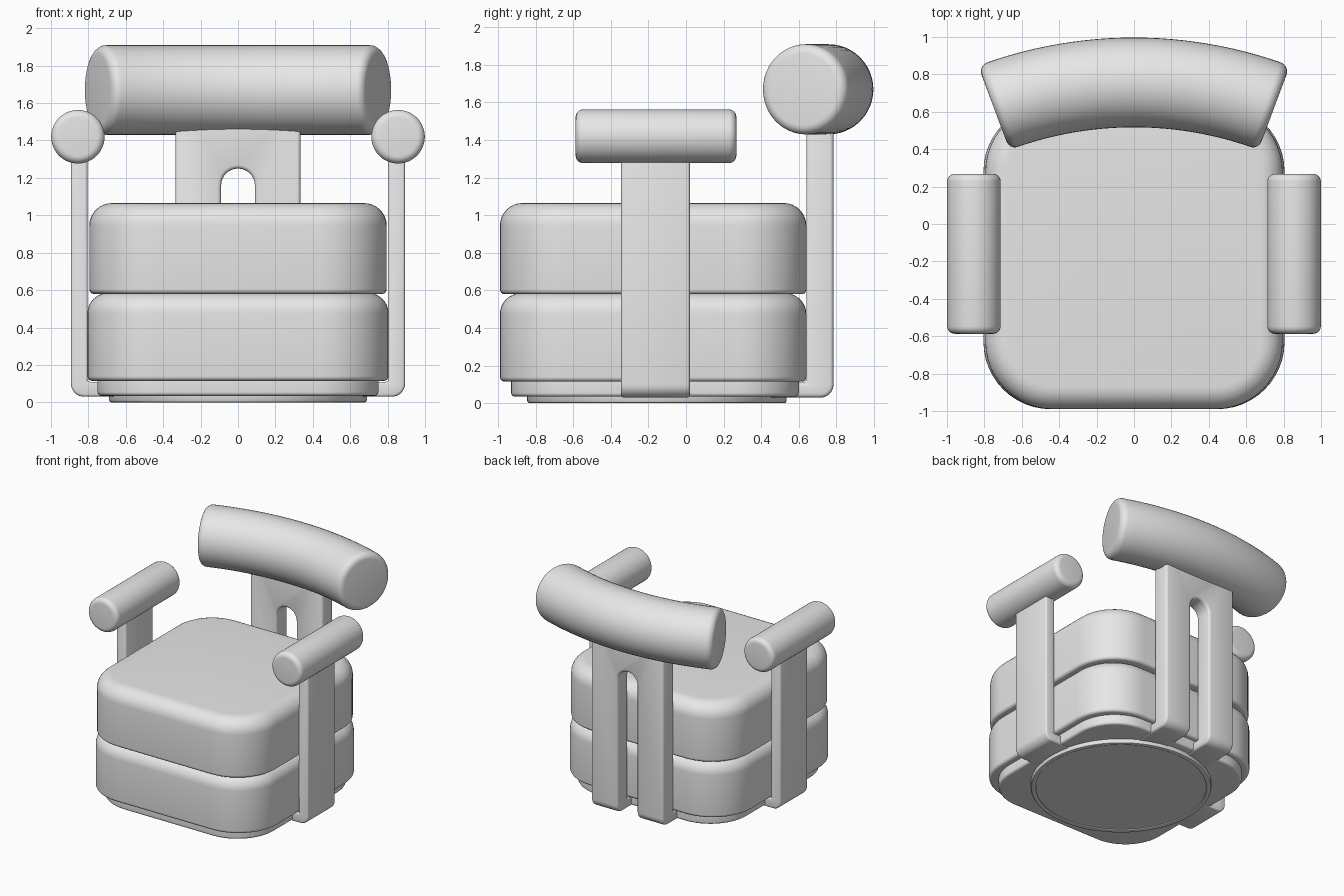
import bpy
import bmesh
from math import sin, cos, pi, radians
from mathutils import Vector

cube = bpy.data.objects.get("Cube")
if cube:
    bpy.data.objects.remove(cube, do_unlink=True)

grey = bpy.data.materials.new("light_grey")
grey.use_nodes = True
grey.diffuse_color = (0.8, 0.8, 0.8, 1)
grey.node_tree.nodes["Principled BSDF"].inputs["Base Color"].default_value = (0.8, 0.8, 0.8, 1)


def make_object(name, bm):
    bmesh.ops.recalc_face_normals(bm, faces=bm.faces)
    mesh = bpy.data.meshes.new(name)
    bm.to_mesh(mesh)
    bm.free()
    mesh.materials.append(grey)
    obj = bpy.data.objects.new(name, mesh)
    bpy.context.collection.objects.link(obj)
    return obj


def select(obj):
    bpy.ops.object.select_all(action='DESELECT')
    obj.select_set(True)
    bpy.context.view_layer.objects.active = obj


def smooth(obj):
    select(obj)
    bpy.ops.object.shade_smooth_by_angle(angle=radians(35))


def loft(name, rings):
    """Skin closed rings of points and cap both ends."""
    bm = bmesh.new()
    loops = [[bm.verts.new(p) for p in ring] for ring in rings]
    n = len(loops[0])
    for a, b in zip(loops, loops[1:]):
        for i in range(n):
            j = (i + 1) % n
            bm.faces.new((a[i], a[j], b[j], b[i]))
    bm.faces.new(loops[0])
    bm.faces.new(loops[-1])
    obj = make_object(name, bm)
    smooth(obj)
    return obj


def fillet(radius, steps=6):
    """Quarter-round steps as (inset, distance from the end), end first."""
    angles = [i / steps * pi / 2 for i in range(steps + 1)]
    return [(radius * (1 - sin(a)), radius * (1 - cos(a))) for a in angles]


def rounded_slab(name, half_x, y0, y1, z0, z1, corner, low, high):
    """Rounded square block with soft lower and upper rims."""
    levels = [(inset, z0 + d) for inset, d in fillet(low)]
    levels += [(inset, z1 - d) for inset, d in reversed(fillet(high, 8))]
    rings = []
    for inset, z in levels:
        r = corner - inset
        cx, cy0, cy1 = half_x - corner, y0 + corner, y1 - corner
        ring = []
        for q, (x, y) in enumerate([(cx, cy1), (-cx, cy1), (-cx, cy0), (cx, cy0)]):
            for i in range(13):
                a = (q + i / 12) * pi / 2
                ring.append((x + r * cos(a), y + r * sin(a), z))
        rings.append(ring)
    return loft(name, rings)


def bolster(name, path, length, radius, edge, spans):
    """Round tube along path(s) -> (point, sideways axis), with soft ends."""
    ends = fillet(edge)
    stations = [(d, radius - inset) for inset, d in ends]
    stations += [(edge + (length - 2 * edge) * i / spans, radius) for i in range(1, spans)]
    stations += [(length - d, radius - inset) for inset, d in reversed(ends)]
    rings = []
    for s, r in stations:
        centre, side = path(s)
        rings.append([centre + r * (cos(a) * side + sin(a) * Vector((0, 0, 1)))
                      for a in (2 * pi * i / 48 for i in range(48))])
    return loft(name, rings)


def extrude_outline(name, outline, place, start, end):
    """Extrude a 2D outline; place maps (u, v, depth) to a point."""
    bm = bmesh.new()
    lower = [bm.verts.new(place(u, v, start)) for u, v in outline]
    upper = [bm.verts.new(place(u, v, end)) for u, v in outline]
    n = len(outline)
    for i in range(n):
        j = (i + 1) % n
        bm.faces.new((lower[i], lower[j], upper[j], upper[i]))
    bm.faces.new(lower)
    bm.faces.new(upper)
    return make_object(name, bm)


def apply_bevel(obj, width):
    select(obj)
    mod = obj.modifiers.new("soft_edges", 'BEVEL')
    mod.width = width
    mod.segments = 3
    mod.limit_method = 'ANGLE'
    mod.angle_limit = radians(35)
    bpy.ops.object.modifier_apply(modifier=mod.name)
    smooth(obj)


def leg_outline(inner, outer, foot, top):
    """Upright strap that turns inward under the seat."""
    bend = 0.07
    points = [(inner, top), (outer, top)]
    for i in range(9):
        a = i / 8 * pi / 2
        points.append((outer - bend + bend * cos(a), 0.03 + bend - bend * sin(a)))
    return points + [(foot, 0.03), (foot, 0.11), (inner, 0.11)]


# Seat cushions
rounded_slab("lower_cushion", 0.805, -0.99, 0.64, 0.115, 0.585, 0.36, 0.025, 0.11)
rounded_slab("upper_cushion", 0.795, -0.99, 0.64, 0.58, 1.065, 0.36, 0.025, 0.12)

# Base frame and round swivel foot with a recessed underside
rounded_slab("base_frame", 0.75, -0.93, 0.6, 0.035, 0.125, 0.34, 0.02, 0.01)
foot_profile = [(0.69, 0.05), (0.69, 0.012), (0.685, 0.003), (0.677, 0),
                (0.66, 0), (0.652, 0.003), (0.65, 0.01)]
loft("swivel_foot", [[(r * cos(a), -0.155 + r * sin(a), z)
                      for a in (2 * pi * i / 96 for i in range(96))]
                     for r, z in foot_profile])

# Armrests and their straps
for label, s in (("left", 1), ("right", -1)):
    strap = extrude_outline(label + "_arm_strap", leg_outline(0.805, 0.893, 0.6, 1.42),
                            lambda u, v, d: (s * u, d, v), -0.345, 0.02)
    apply_bevel(strap, 0.014)
    bolster(label + "_armrest",
            lambda t: (Vector((s * 0.856, -0.587 + t, 1.42)), Vector((1, 0, 0))),
            0.855, 0.143, 0.04, 2)

# Back support, split by an arched slot
support = extrude_outline("back_support", leg_outline(0.64, 0.785, 0.4, 1.62),
                          lambda u, v, d: (d, u, v), -0.335, 0.335)
arch = [(0.09 * cos(i / 16 * pi), 1.16 + 0.09 * sin(i / 16 * pi)) for i in range(17)]
cutter = extrude_outline("slot_cutter", arch + [(-0.09, -0.1), (0.09, -0.1)],
                         lambda u, v, d: (u, d, v), 0.3, 1.0)
cutter.hide_render = True
select(support)
cut = support.modifiers.new("slot", 'BOOLEAN')
cut.operation = 'DIFFERENCE'
cut.solver = 'EXACT'
cut.object = cutter
bpy.ops.object.modifier_apply(modifier=cut.name)
bpy.data.objects.remove(cutter, do_unlink=True)
apply_bevel(support, 0.02)

# Curved backrest
ARC_RADIUS = 2.14
HALF_ANGLE = radians(20.5)


def back_path(t):
    a = t / ARC_RADIUS - HALF_ANGLE
    side = Vector((sin(a), cos(a), 0))
    return Vector((0, 0.757 - ARC_RADIUS, 1.67)) + ARC_RADIUS * side, side


bolster("backrest", back_path, 2 * HALF_ANGLE * ARC_RADIUS, 0.24, 0.05, 24)
